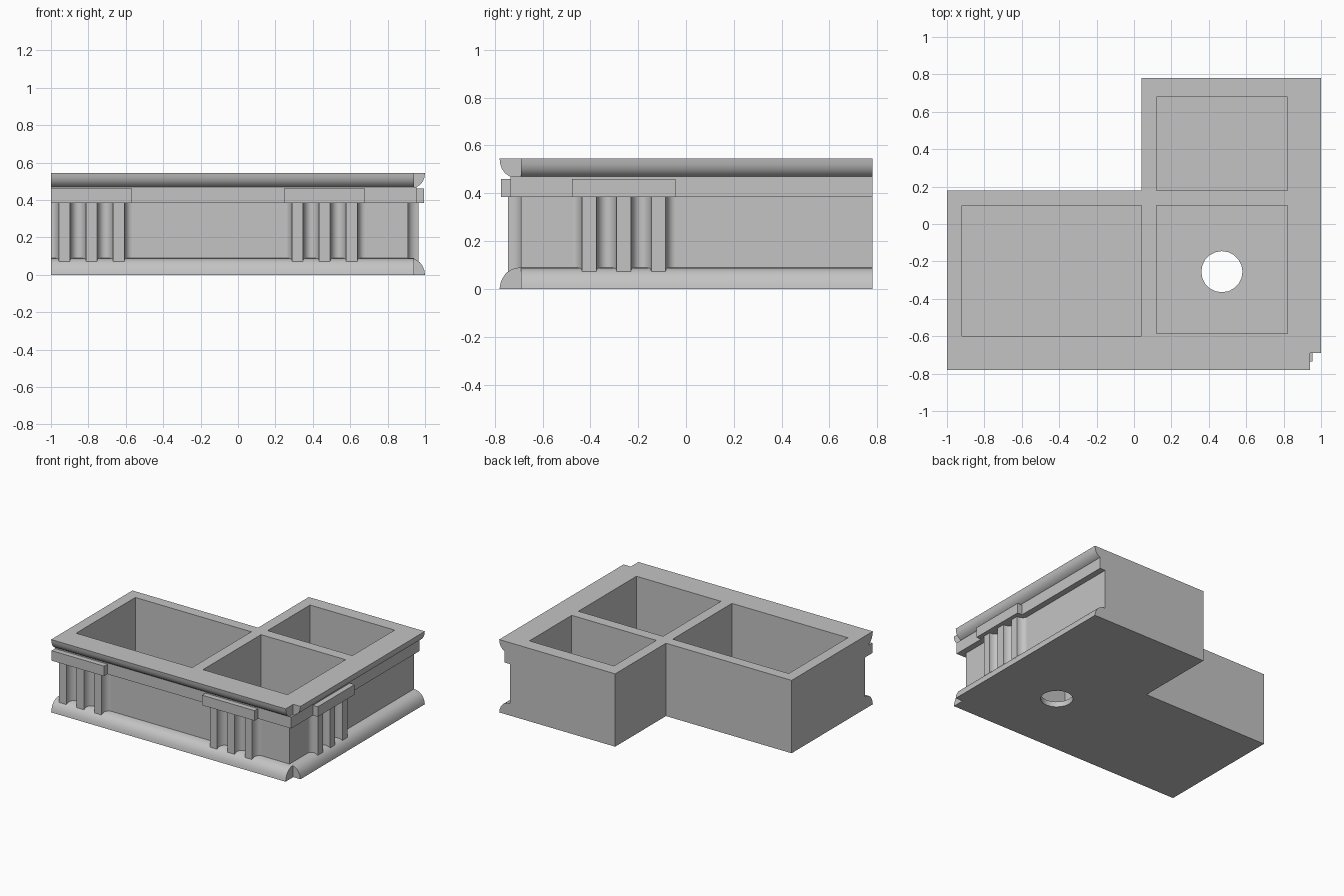
import bpy, bmesh, math

old = bpy.data.objects.get("Cube")
if old:
    bpy.data.objects.remove(old, do_unlink=True)

stone = bpy.data.materials.new("plain grey")
stone.use_nodes = True
GREY = (0.55, 0.55, 0.55, 1)
stone.diffuse_color = GREY
stone.node_tree.nodes["Principled BSDF"].inputs["Base Color"].default_value = GREY

WALL_Y, WALL_X = -0.69, 0.91      # planes of the two decorated walls
HEIGHT, FLOOR = 0.545, 0.04


def solid(name, start, end):
    """Closed solid between two matching rings of points."""
    bm = bmesh.new()
    a = [bm.verts.new(p) for p in start]
    b = [bm.verts.new(p) for p in end]
    bm.faces.new(a)
    bm.faces.new(b[::-1])
    for i in range(len(a)):
        j = (i + 1) % len(a)
        bm.faces.new((a[i], b[i], b[j], a[j]))
    bmesh.ops.recalc_face_normals(bm, faces=bm.faces[:])
    mesh = bpy.data.meshes.new(name)
    bm.to_mesh(mesh)
    bm.free()
    mesh.materials.append(stone)
    ob = bpy.data.objects.new(name, mesh)
    bpy.context.collection.objects.link(ob)
    return ob


def prism(name, outline, z0, z1):
    return solid(name, [(x, y, z0) for x, y in outline],
                 [(x, y, z1) for x, y in outline])


def rect(x0, x1, y0, y1):
    return [(x0, y0), (x1, y0), (x1, y1), (x0, y1)]


def smooth(ob):
    bpy.ops.object.select_all(action='DESELECT')
    ob.select_set(True)
    bpy.context.view_layer.objects.active = ob
    bpy.ops.object.shade_smooth_by_angle(angle=math.radians(35))


# Map distance along a wall and projection from it to x, y
def on_front(s, d):
    return (s, WALL_Y - d)


def on_right(s, d):
    return (WALL_X + d, s)


def moulding(name, side, s0, s1, profile):
    ob = solid(name, [(*side(s0, d), z) for d, z in profile],
               [(*side(s1, d), z) for d, z in profile])
    smooth(ob)


# Hollow L-shaped body with three compartments and a round floor hole
body = prism("body", [(-1, WALL_Y), (WALL_X, WALL_Y), (WALL_X, 0.78),
                      (0.04, 0.78), (0.04, 0.18), (-1, 0.18)], 0, HEIGHT)
circle = [(0.47 + 0.11 * math.cos(math.tau * i / 20),
           -0.255 + 0.11 * math.sin(math.tau * i / 20)) for i in range(20)]
cutters = [
    prism("wide_pocket", rect(-0.92, 0.04, -0.6, 0.1), FLOOR, 1),
    prism("front_pocket", rect(0.12, 0.82, -0.585, 0.1), FLOOR, 1),
    prism("back_pocket", rect(0.12, 0.82, 0.18, 0.68), FLOOR, 1),
    prism("floor_hole", circle, -0.1, 0.2),
]
bpy.context.view_layer.objects.active = body
for cutter in cutters:
    mod = body.modifiers.new(cutter.name, 'BOOLEAN')
    mod.operation = 'DIFFERENCE'
    mod.solver = 'EXACT'
    mod.object = cutter
    bpy.ops.object.modifier_apply(modifier=mod.name)
for cutter in cutters:
    bpy.data.objects.remove(cutter, do_unlink=True)
smooth(body)

# Moulding profiles as (projection, height)
BASE = [(0, 0), (0.09, 0), (0.086, 0.025), (0.076, 0.048), (0.062, 0.067),
        (0.045, 0.079), (0.025, 0.087), (0, 0.09)]
FRIEZE = [(0, 0.385), (0.045, 0.385), (0.045, 0.47), (0, 0.47)]
CORNICE = [(0, HEIGHT), (0.09, HEIGHT), (0.087, 0.522), (0.08, 0.502),
           (0.068, 0.485), (0.05, 0.472), (0.04, 0.467), (0, 0.467)]


def fluted_outline(c):
    """Three flat pilasters joined by concave flutes."""
    half, step, deep, side = 0.03, 0.145, 0.055, 0.04
    gap = step / 2 - half
    steps = 8
    pts = [(c - step - half - side, -0.01)]
    for i in range(steps + 1):                       # outer quarter flute
        t = math.pi / 2 * i / steps
        pts.append((c - step - half - side + side * math.sin(t),
                    deep * (1 - math.cos(t))))
    for i in range(2 * steps + 1):                   # full flute
        t = math.pi * i / (2 * steps)
        pts.append((c - step / 2 - gap * math.cos(t), deep * (1 - math.sin(t))))
    return pts + [(2 * c - s, d) for s, d in reversed(pts)]


def pilasters(name, side, c):
    ob = prism(name + "_pilasters", [side(s, d) for s, d in fluted_outline(c)],
               0.06, 0.385)
    smooth(ob)
    prism(name + "_cap", [side(s, d) for s, d in rect(c - 0.217, c + 0.217, 0, 0.085)],
          0.385, 0.46)


# Trim runs along the front and right walls, leaving an open corner notch
for label, side, s0, s1 in (("front", on_front, -1, 0.94),
                            ("right", on_right, WALL_Y, 0.78)):
    moulding(label + "_base", side, s0, s1, BASE)
    moulding(label + "_cornice", side, s0, s1, CORNICE)
    frieze_end = WALL_X + 0.045 if label == "front" else s1
    moulding(label + "_frieze", side, s0, frieze_end, FRIEZE)

# Pilaster groups
pilasters("front_outer", on_front, -0.783)
pilasters("front_inner", on_front, 0.463)
pilasters("right_side", on_right, -0.26)
